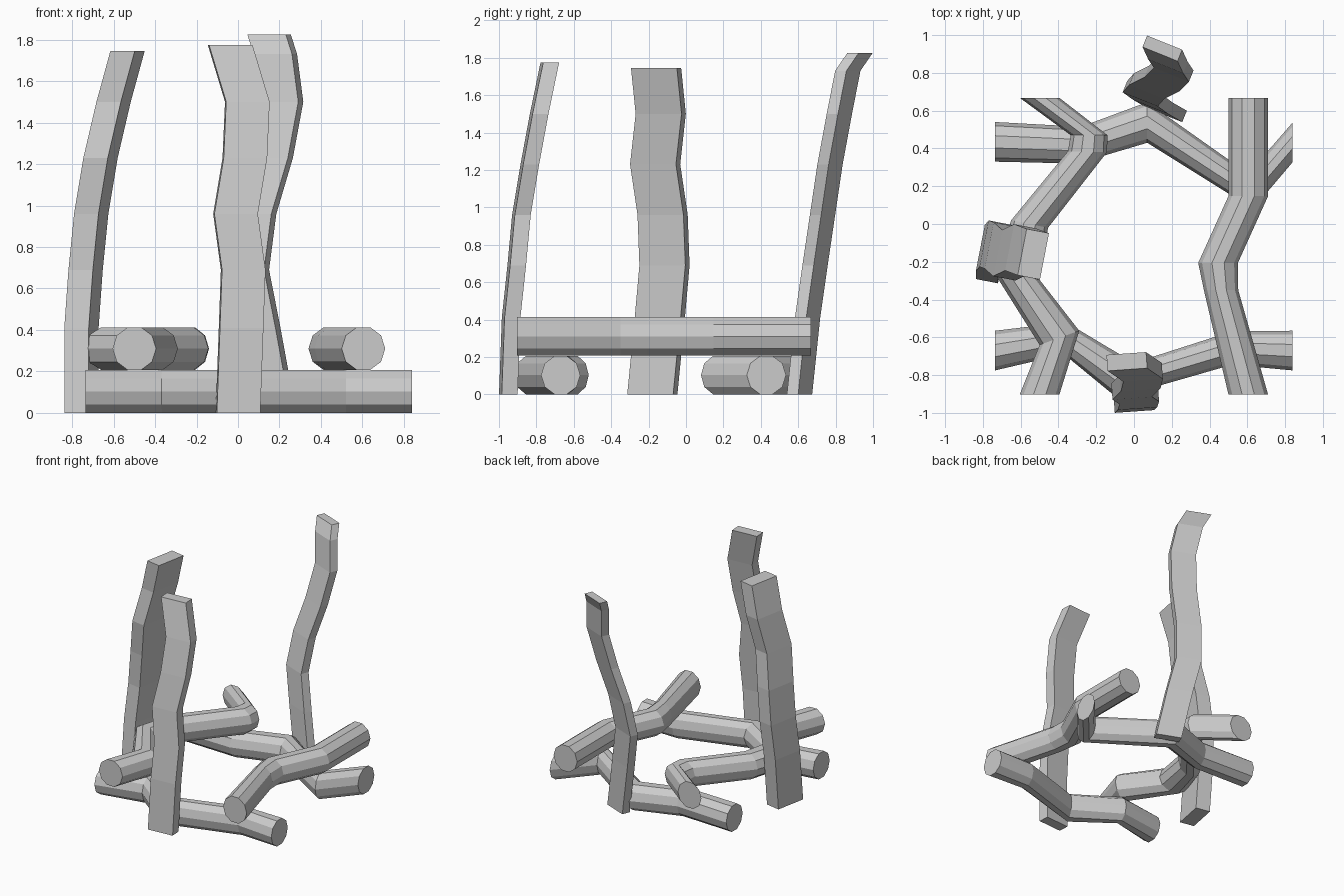
import bpy, bmesh
from math import sin, cos, radians, tau
from mathutils import Vector


def loft(name, rings):
    """Bridge equal-sized rings of points into a closed flat-shaded solid."""
    bm = bmesh.new()
    loops = [[bm.verts.new(p) for p in ring] for ring in rings]
    n = len(loops[0])
    for a, b in zip(loops, loops[1:]):
        for i in range(n):
            j = (i + 1) % n
            bm.faces.new((a[i], a[j], b[j], b[i]))
    bm.faces.new(loops[0])
    bm.faces.new(loops[-1])
    bmesh.ops.recalc_face_normals(bm, faces=bm.faces)
    mesh = bpy.data.meshes.new(name)
    bm.to_mesh(mesh)
    bm.free()
    obj = bpy.data.objects.new(name, mesh)
    bpy.context.collection.objects.link(obj)
    return obj


def log(name, z, edges, r=0.108, sides=10):
    """Bent round log: each ring is given by its two side points in plan."""
    rings = []
    for x1, y1, x2, y2 in edges:
        a, b = Vector((x1, y1, z)), Vector((x2, y2, z))
        mid, half = (a + b) / 2, (b - a) / 2
        rings.append([mid + half * cos(tau * i / sides)
                      + Vector((0, 0, r * sin(tau * i / sides)))
                      for i in range(sides)])
    loft(name, rings)


def plank(name, sx, sy, turn, path):
    """Upright wavy board: turned rectangle swept through (x, y, z) centres."""
    c, s = cos(radians(turn)), sin(radians(turn))
    corners = [(-sx, -sy), (sx, -sy), (sx, sy), (-sx, sy)]
    loft(name, [[(x + (u * c - v * s) / 2, y + (u * s + v * c) / 2, z)
                 for u, v in corners] for x, y, z in path])


# Lower logs running left to right
log("lower_log_back", 0.103, [
    (-0.735, 0.33, -0.735, 0.54), (-0.30, 0.32, -0.28, 0.515),
    (0.07, 0.43, 0.07, 0.645), (0.63, 0.08, 0.605, 0.267),
    (0.838, 0.325, 0.838, 0.535)])
log("lower_log_front", 0.103, [
    (-0.735, -0.775, -0.735, -0.565), (-0.37, -0.69, -0.36, -0.52),
    (-0.09, -0.92, 0.0, -0.735), (0.52, -0.745, 0.52, -0.568),
    (0.838, -0.775, 0.838, -0.565)])

# Upper logs running front to back
log("upper_log_right", 0.31, [
    (0.50, 0.668, 0.71, 0.668), (0.50, 0.148, 0.71, 0.148),
    (0.34, -0.206, 0.55, -0.206), (0.37, -0.35, 0.552, -0.35),
    (0.50, -0.903, 0.71, -0.903)])
log("upper_log_left", 0.31, [
    (-0.605, 0.668, -0.395, 0.668), (-0.335, 0.47, -0.14, 0.47),
    (-0.35, 0.385, -0.143, 0.38), (-0.65, 0.02, -0.455, -0.02),
    (-0.745, -0.25, -0.50, -0.295), (-0.50, -0.64, -0.29, -0.565),
    (-0.605, -0.903, -0.395, -0.903)])

# Upright planks
plank("front_plank", 0.21, 0.085, 4, [
    (0, -0.95, 0), (0.015, -0.935, 0.41), (0.025, -0.905, 0.69),
    (-0.012, -0.88, 0.96), (0.033, -0.835, 1.23), (0.045, -0.785, 1.5),
    (-0.038, -0.728, 1.775)])
plank("left_plank", 0.12, 0.25, -11, [
    (-0.755, -0.18, 0), (-0.755, -0.14, 0.41), (-0.735, -0.115, 0.69),
    (-0.708, -0.125, 0.96), (-0.663, -0.165, 1.23), (-0.60, -0.135, 1.5),
    (-0.533, -0.16, 1.745)])
plank("back_plank", 0.20, 0.065, -22, [
    (0.175, 0.607, 0), (0.10, 0.65, 0.41), (0.045, 0.69, 0.69),
    (0.08, 0.73, 0.96), (0.16, 0.77, 1.23), (0.21, 0.82, 1.5),
    (0.18, 0.865, 1.73), (0.15, 0.93, 1.825)])
